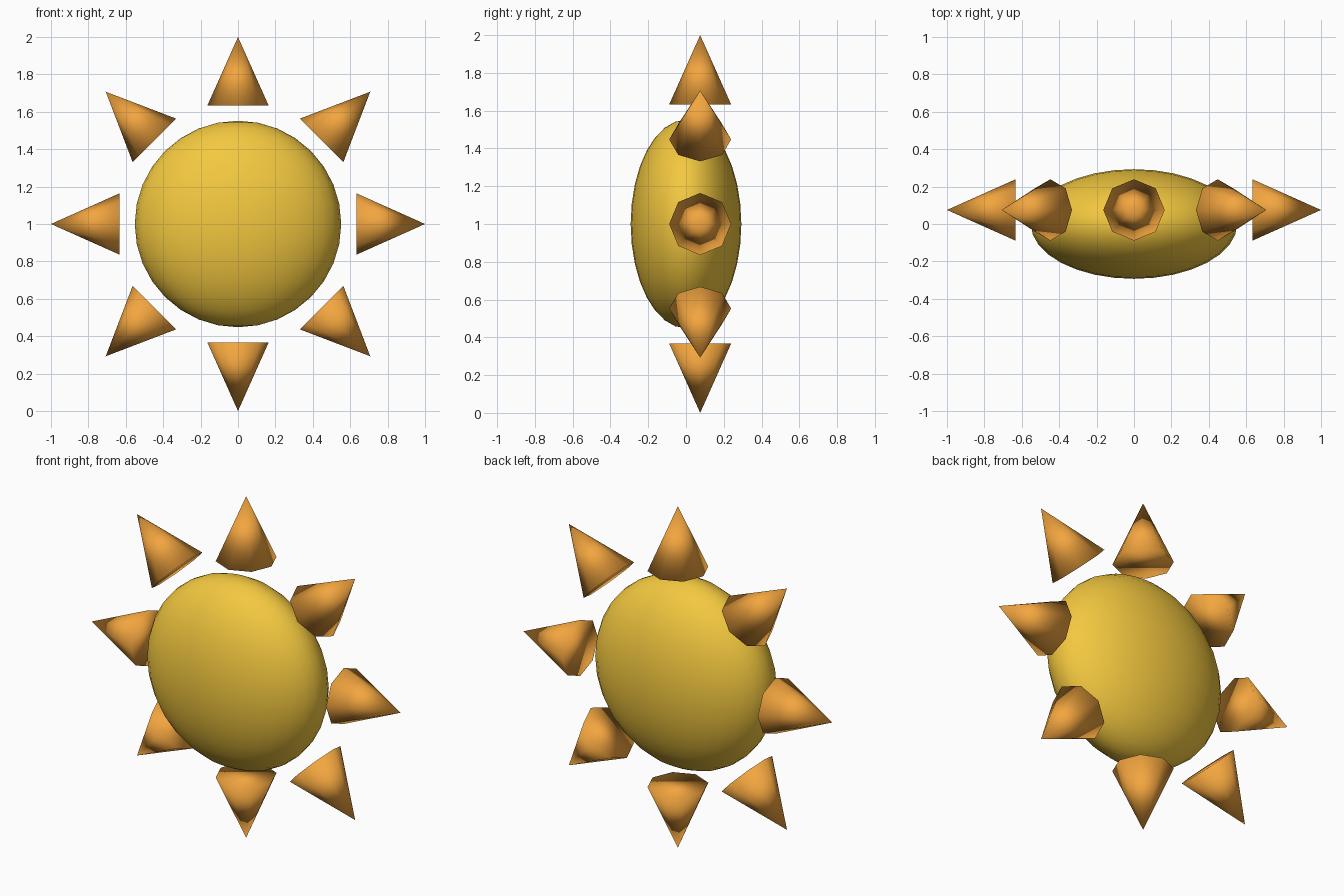
import bpy, bmesh, math
from mathutils import Matrix

if "Cube" in bpy.data.objects:
    bpy.data.objects.remove(bpy.data.objects["Cube"])


def material(name, rgb):
    m = bpy.data.materials.new(name)
    m.diffuse_color = (*rgb, 1)
    m.use_nodes = True
    m.node_tree.nodes["Principled BSDF"].inputs["Base Color"].default_value = m.diffuse_color
    return m


def add_object(name, bm, mat):
    for f in bm.faces:
        f.smooth = True
    me = bpy.data.meshes.new(name)
    bm.to_mesh(me)
    bm.free()
    me.materials.append(mat)
    ob = bpy.data.objects.new(name, me)
    bpy.context.collection.objects.link(ob)
    return ob


yellow = material("sun_yellow", (0.90, 0.58, 0.05))
orange = material("ray_orange", (0.90, 0.38, 0.05))

CENTRE = Matrix.Translation((0, 0, 1))

# Flattened disc body
bm = bmesh.new()
bmesh.ops.create_uvsphere(bm, u_segments=32, v_segments=16, radius=1,
                          matrix=CENTRE @ Matrix.Diagonal((0.552, 0.293, 0.552, 1)))
add_object("sun_body", bm, yellow)

# Eight ray cones pointing outwards
DEPTH, TIP = 0.367, 1.0
for i in range(8):
    bm = bmesh.new()
    place = (CENTRE @ Matrix.Rotation(i * math.pi / 4, 4, 'Y')
             @ Matrix.Translation((0, 0.075, TIP - DEPTH / 2)))
    bmesh.ops.create_cone(bm, cap_ends=True, segments=8, radius1=0.164,
                          radius2=0, depth=DEPTH, matrix=place)
    bmesh.ops.remove_doubles(bm, verts=bm.verts, dist=1e-4)
    bmesh.ops.recalc_face_normals(bm, faces=bm.faces)
    add_object(f"sun_ray_{i + 1}", bm, orange)
